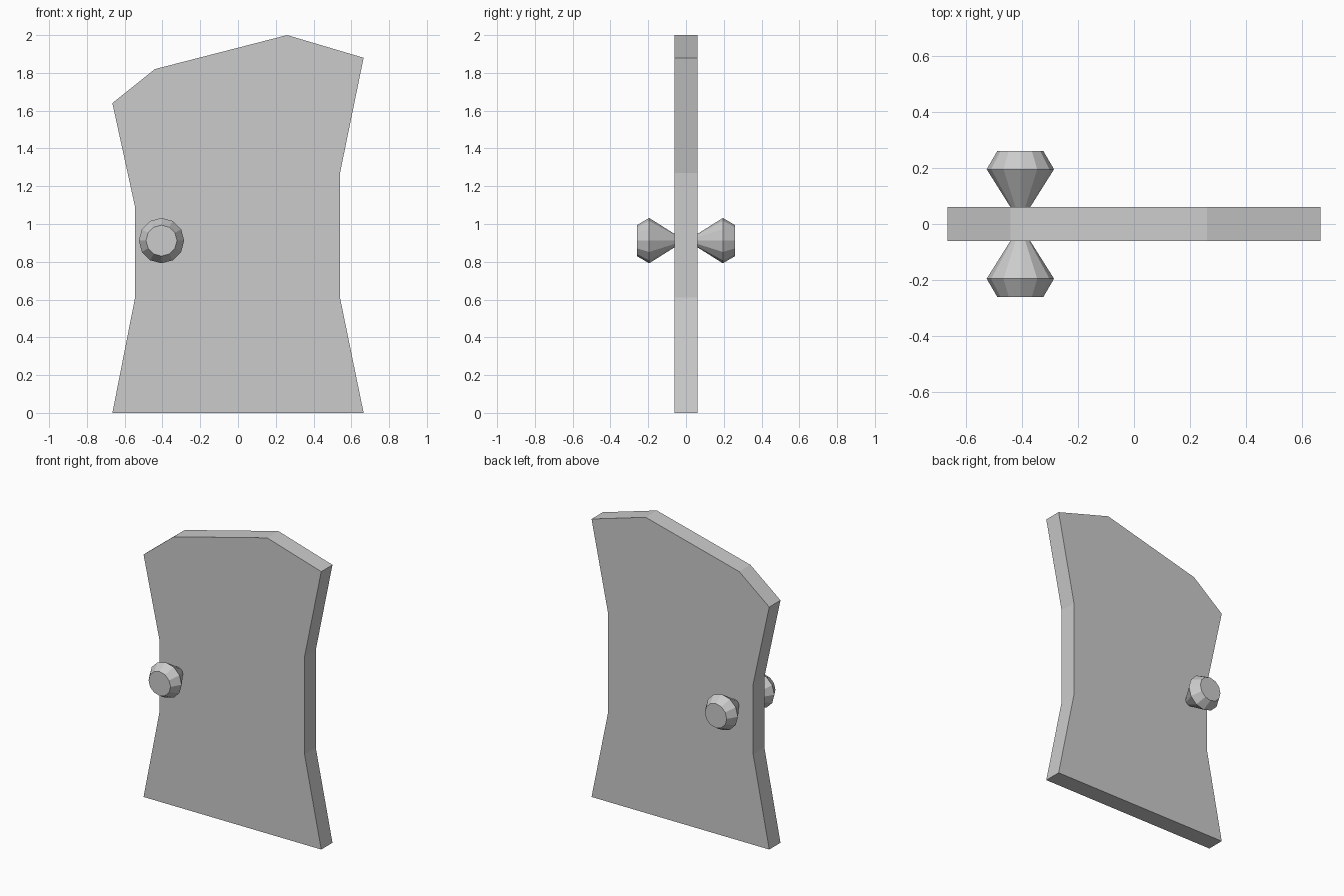
import bpy, bmesh, math
from mathutils import Matrix, Vector

cube = bpy.data.objects.get("Cube")
if cube:
    bpy.data.objects.remove(cube, do_unlink=True)

grey = bpy.data.materials.new("plain grey")
grey.use_nodes = True
colour = (0.6, 0.6, 0.6, 1)
grey.diffuse_color = colour
grey.node_tree.nodes["Principled BSDF"].inputs["Base Color"].default_value = colour


def add_object(name, bm):
    bmesh.ops.recalc_face_normals(bm, faces=bm.faces)
    mesh = bpy.data.meshes.new(name)
    bm.to_mesh(mesh)
    bm.free()
    mesh.materials.append(grey)
    obj = bpy.data.objects.new(name, mesh)
    bpy.context.collection.objects.link(obj)
    return obj


# Door slab: pinched outline with a crooked top, extruded through its thickness
HALF = 0.06
outline = [(-0.665, 0), (0.665, 0), (0.54, 0.61), (0.54, 1.27), (0.665, 1.88),
           (0.26, 2), (-0.44, 1.82), (-0.665, 1.64), (-0.545, 1.09), (-0.545, 0.61)]
bm = bmesh.new()
face = bm.faces.new([bm.verts.new((x, -HALF, z)) for x, z in outline])
grown = bmesh.ops.extrude_face_region(bm, geom=[face], use_keep_orig=True)
moved = [v for v in grown["geom"] if isinstance(v, bmesh.types.BMVert)]
bmesh.ops.translate(bm, verts=moved, vec=(0, 2 * HALF, 0))
add_object("door_slab", bm)


# Knobs: a flared neck and a tapered cap, one on each side of the slab
def add_knob(name, side):
    bm = bmesh.new()
    profile = [(0.035, HALF), (0.12, 0.195), (0.082, 0.26)]
    for (r1, y1), (r2, y2) in zip(profile, profile[1:]):
        turn = Matrix.Rotation(-side * math.pi / 2, 4, "X")
        place = Matrix.Translation(Vector((-0.405, side * (y1 + y2) / 2, 0.912)))
        bmesh.ops.create_cone(bm, cap_ends=(r2 < r1), segments=12, radius1=r1,
                              radius2=r2, depth=y2 - y1, matrix=place @ turn)
    bmesh.ops.remove_doubles(bm, verts=bm.verts, dist=0.001)
    # Drop the hidden disc between neck and cap
    inner = [f for f in bm.faces if len(f.verts) > 4
             and abs(f.calc_center_median().y) < 0.23]
    bmesh.ops.delete(bm, geom=inner, context="FACES_ONLY")
    add_object(name, bm)


add_knob("front_knob", -1)
add_knob("back_knob", 1)
